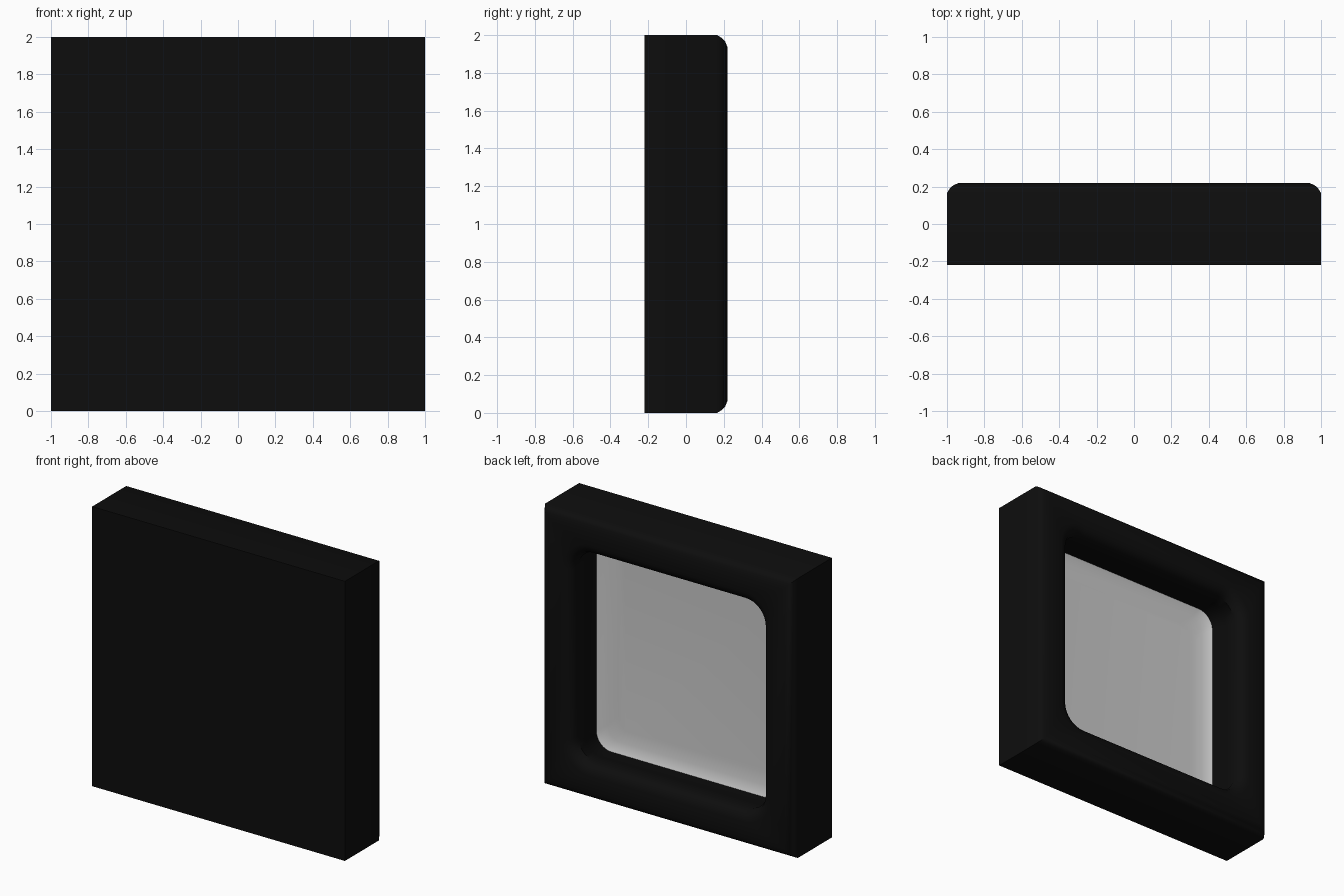
import bpy, bmesh, math

if "Cube" in bpy.data.objects:
    bpy.data.objects.remove(bpy.data.objects["Cube"])

CORNER_STEPS = 8


def ring(bm, half, y, radius):
    """Square loop with rounded corners in the XZ plane, centred on z = 1."""
    verts = []
    for k in range(4):
        a0 = math.pi / 4 + k * math.pi / 2
        cx = math.copysign(half - radius, math.cos(a0))
        cz = math.copysign(half - radius, math.sin(a0))
        for i in range(CORNER_STEPS + 1):
            a = k * math.pi / 2 + i / CORNER_STEPS * math.pi / 2
            verts.append(bm.verts.new((cx + radius * math.cos(a), y,
                                       1 + cz + radius * math.sin(a))))
    return verts


def build(name, profile, cap_first, cap_last):
    """Skin a list of (half size, y, corner radius) loops."""
    bm = bmesh.new()
    rings = [ring(bm, *p) for p in profile]
    for a, b in zip(rings, rings[1:]):
        n = len(a)
        for i in range(n):
            j = (i + 1) % n
            bm.faces.new((a[i], a[j], b[j], b[i]))
    if cap_first:
        bm.faces.new(rings[0][::-1])
    if cap_last:
        bm.faces.new(rings[-1])
    bmesh.ops.remove_doubles(bm, verts=bm.verts, dist=1e-5)
    # Face the loops so that the back side points to +y
    for f in bm.faces:
        f.normal_update()
    bmesh.ops.reverse_faces(bm, faces=bm.faces)
    bmesh.ops.recalc_face_normals(bm, faces=bm.faces) if cap_first else None
    me = bpy.data.meshes.new(name)
    bm.to_mesh(me)
    bm.free()
    ob = bpy.data.objects.new(name, me)
    bpy.context.collection.objects.link(ob)
    bpy.ops.object.select_all(action='DESELECT')
    ob.select_set(True)
    bpy.context.view_layer.objects.active = ob
    bpy.ops.object.shade_smooth_by_angle(angle=math.radians(35))
    return ob


# Black casing: flat front, softened back rim, rounded opening with undercut wall
casing = build("casing", [
    (1.0, -0.22, 0), (1.0, 0.165, 0), (0.985, 0.19, 0), (0.965, 0.208, 0),
    (0.935, 0.22, 0), (0.82, 0.22, 0.20), (0.79, 0.21, 0.18),
    (0.765, 0.19, 0.16), (0.75, 0.15, 0.15), (0.765, 0.05, 0.14),
    (0.815, -0.15, 0.12), (0.815, -0.20, 0.12)], True, True)
black = bpy.data.materials.new("black_plastic")
black.diffuse_color = (0.004, 0.004, 0.004, 1)
black.use_nodes = True
black.node_tree.nodes["Principled BSDF"].inputs["Base Color"].default_value = black.diffuse_color
casing.data.materials.append(black)

# Grey panel at the bottom of the recess, edges curving up into the wall
build("back_panel", [
    (0.815, -0.15, 0.12), (0.79, -0.162, 0.11), (0.74, -0.173, 0.10),
    (0.66, -0.18, 0.10)], False, True)
